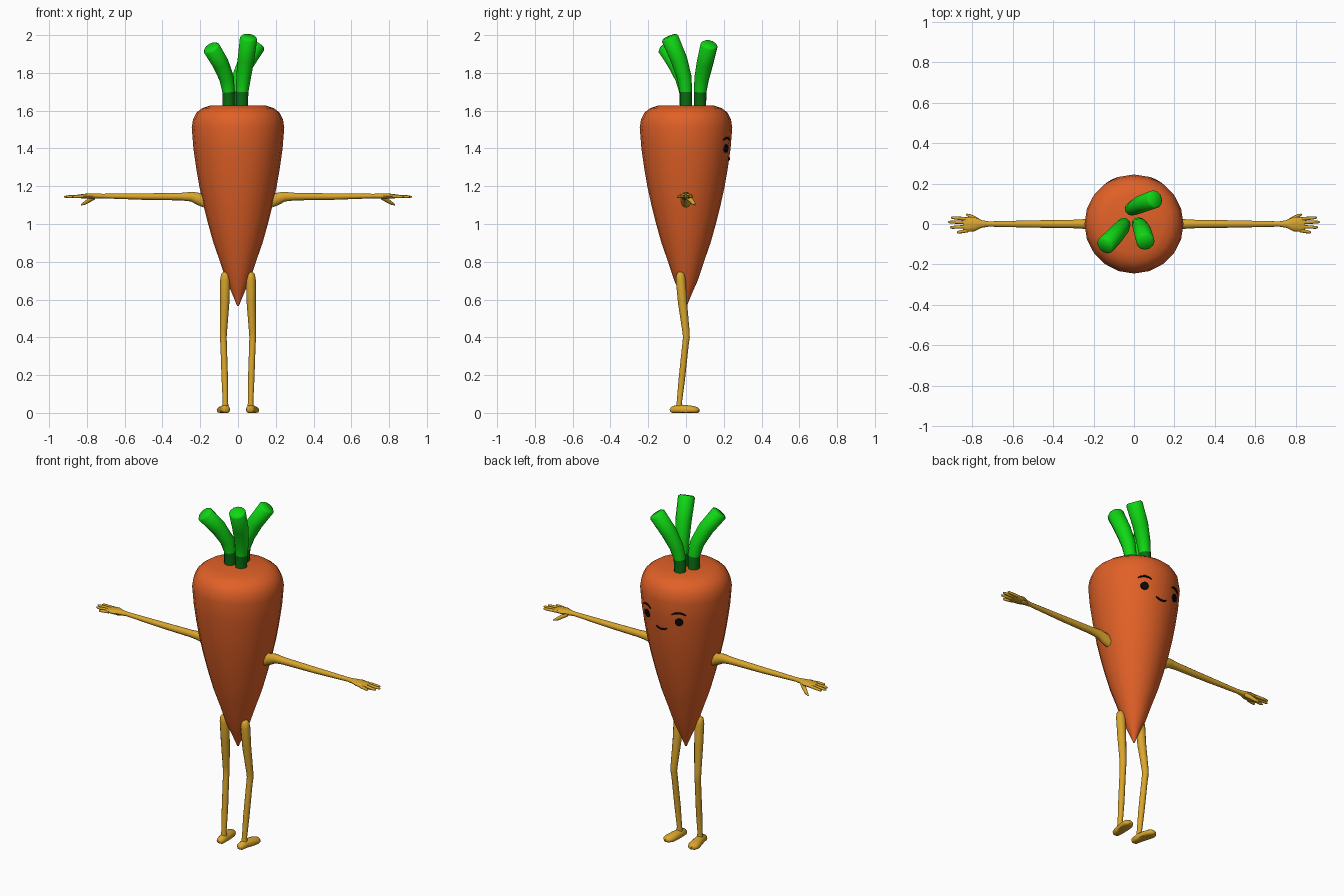
import bpy, bmesh, math
from mathutils import Vector, Matrix

if "Cube" in bpy.data.objects:
    bpy.data.objects.remove(bpy.data.objects["Cube"], do_unlink=True)


def material(name, rgb):
    m = bpy.data.materials.new(name)
    m.use_nodes = True
    m.diffuse_color = (*rgb, 1)
    m.node_tree.nodes["Principled BSDF"].inputs["Base Color"].default_value = (*rgb, 1)
    return m


ORANGE = material("carrot orange", (0.75, 0.118, 0.02))
GOLD = material("golden skin", (0.7, 0.38, 0.025))
GREEN = material("leaf green", (0.005, 0.68, 0.007))
DARK = material("dark stem green", (0.003, 0.17, 0.006))
BLACK = material("face black", (0.003, 0.003, 0.003))


def finish(name, bm, mats, angle=50):
    bmesh.ops.recalc_face_normals(bm, faces=bm.faces)
    mesh = bpy.data.meshes.new(name)
    bm.to_mesh(mesh)
    bm.free()
    for m in mats:
        mesh.materials.append(m)
    ob = bpy.data.objects.new(name, mesh)
    bpy.context.collection.objects.link(ob)
    bpy.ops.object.select_all(action="DESELECT")
    ob.select_set(True)
    bpy.context.view_layer.objects.active = ob
    bpy.ops.object.shade_smooth_by_angle(angle=math.radians(angle))
    return ob


def loft(name, rings, mats, hint=(0, 0, 1), sides=12, floor=None, rule=None, angle=50):
    """Skin a tube through rings of (centre, half width, half height)."""
    bm = bmesh.new()
    pts = [Vector(r[0]) for r in rings]
    loops = []
    for i, (_, a, b) in enumerate(rings):
        t = (pts[min(i + 1, len(pts) - 1)] - pts[max(i - 1, 0)]).normalized()
        u = Vector(hint).cross(t).normalized()
        v = t.cross(u)
        loop = []
        for k in range(sides):
            w = math.tau * k / sides
            p = pts[i] + u * a * math.cos(w) + v * b * math.sin(w)
            if floor is not None:
                p.z = max(p.z, floor)
            loop.append(bm.verts.new(p))
        loops.append(loop)
    for lo, hi in zip(loops, loops[1:]):
        for k in range(sides):
            j = (k + 1) % sides
            bm.faces.new((lo[k], lo[j], hi[j], hi[k]))
    bm.faces.new(loops[0])
    bm.faces.new(loops[-1])
    if rule:
        for f in bm.faces:
            f.material_index = rule(f.calc_center_median())
    return finish(name, bm, mats, angle)


# Carrot body: a lathed profile of (radius, height)
PROFILE = [(0.004, 0.565), (0.035, 0.64), (0.062, 0.70), (0.095, 0.8), (0.13, 0.9),
           (0.158, 1.0), (0.183, 1.1), (0.205, 1.2), (0.222, 1.3), (0.236, 1.4),
           (0.245, 1.51), (0.238, 1.555), (0.22, 1.59), (0.19, 1.613), (0.145, 1.628)]
loft("carrot_body", [((0, 0, z), r, r) for r, z in PROFILE], [ORANGE], hint=(0, 1, 0), sides=20)

# Leaves: bent stalks, dark at the base
LEAVES = {
    "leaf_back": [(-0.015, 0.075, 1.58), (-0.012, 0.075, 1.70), (0.005, 0.083, 1.77),
                  (0.04, 0.1, 1.85), (0.1, 0.122, 1.945)],
    "leaf_left": [(0.02, 0, 1.58), (0.022, 0, 1.70), (0.03, -0.01, 1.78),
                  (0.042, -0.037, 1.87), (0.056, -0.085, 1.983)],
    "leaf_right": [(-0.05, 0, 1.58), (-0.05, -0.003, 1.70), (-0.06, -0.018, 1.77),
                   (-0.092, -0.055, 1.85), (-0.14, -0.105, 1.93)],
}
for name, path in LEAVES.items():
    rings = [(p, r, r) for p, r in zip(path, (0.031, 0.033, 0.039, 0.044, 0.046))]
    tip = Vector(path[-1]) + (Vector(path[-1]) - Vector(path[-2])).normalized() * 0.01
    rings.append((tip, 0.037, 0.037))
    loft(name, rings, [GREEN, DARK], hint=(0, 1, 0), sides=12,
         rule=lambda c: 1 if c.z < 1.69 else 0)

for side, s in (("left", 1), ("right", -1)):
    # Arm with a drooping shoulder, running into the palm
    arm = [(0.17, 0, 1.115, 0.026, 0.03), (0.205, 0, 1.132, 0.026, 0.033),
           (0.245, 0, 1.145, 0.024, 0.026), (0.3, 0, 1.145, 0.021, 0.02),
           (0.5, 0, 1.145, 0.018, 0.017), (0.72, 0, 1.148, 0.013, 0.012),
           (0.755, 0, 1.148, 0.019, 0.014), (0.79, 0, 1.148, 0.036, 0.014),
           (0.83, -0.003, 1.147, 0.036, 0.011), (0.845, -0.003, 1.146, 0.028, 0.007)]
    loft(side + "_arm", [((s * x, y, z), a, b) for x, y, z, a, b in arm], [GOLD])

    # Fingers: tip position across the hand and length
    for i, (y, tip) in enumerate([(0.032, 0.905), (0.01, 0.92), (-0.017, 0.91), (-0.042, 0.875)]):
        base = Vector((s * 0.82, y * 0.75, 1.147))
        end = Vector((s * tip, y, 1.144))
        rings = [(base.lerp(end, f), r, r) for f, r in ((0, 0.009), (0.5, 0.0085), (0.9, 0.007), (1, 0.003))]
        loft(f"{side}_finger_{i + 1}", rings, [GOLD], sides=8)
    thumb = [(0.765, 0.01, 1.14, 0.013), (0.79, 0.027, 1.125, 0.012),
             (0.812, 0.04, 1.11, 0.009), (0.83, 0.048, 1.102, 0.004)]
    loft(side + "_thumb", [((s * x, y, z), r, r) for x, y, z, r in thumb], [GOLD], sides=8)

    # Leg with a slight bend at the knee
    leg = [(0.068, -0.03, 0.747, 0.009), (0.068, -0.03, 0.735, 0.021), (0.068, -0.028, 0.705, 0.026),
           (0.07, -0.018, 0.58, 0.024), (0.077, 0.0, 0.43, 0.019), (0.078, 0.002, 0.4, 0.018),
           (0.076, -0.003, 0.36, 0.017), (0.07, -0.022, 0.18, 0.017), (0.067, -0.035, 0.06, 0.014),
           (0.067, -0.036, 0.025, 0.018)]
    loft(side + "_leg", [((s * x, y, z), r, r) for x, y, z, r in leg], [GOLD], hint=(0, 1, 0))

    # Foot: flat-soled, toes turned slightly out
    foot = [(0.064, -0.084, 0.012, 0.01, 0.008), (0.065, -0.074, 0.015, 0.021, 0.019),
            (0.067, -0.04, 0.018, 0.025, 0.026), (0.073, 0.0, 0.016, 0.029, 0.026),
            (0.08, 0.04, 0.014, 0.033, 0.022), (0.084, 0.06, 0.013, 0.025, 0.017),
            (0.086, 0.07, 0.012, 0.011, 0.009)]
    loft(side + "_foot", [((s * x, y, z), a, b) for x, y, z, a, b in foot], [GOLD], floor=0)


def on_body(x, z, lift=0.0):
    """Point on the face side of the body surface."""
    for (r0, z0), (r1, z1) in zip(PROFILE, PROFILE[1:]):
        if z0 <= z <= z1:
            r = r0 + (r1 - r0) * (z - z0) / (z1 - z0) + lift
            return Vector((x, math.sqrt(r * r - x * x), z))


def stroke(name, x_mid, half, z_mid, arch, thick):
    rings = []
    for i in range(9):
        f = i / 4 - 1
        r = thick * (1 - 0.6 * f * f)
        rings.append((on_body(x_mid + half * f, z_mid - arch * f * f), 0.005, r))
    loft(name, rings, [BLACK], sides=8)


# Painted face: eyes, brows and smile
for side, s in (("left", 1), ("right", -1)):
    bm = bmesh.new()
    c = on_body(s * 0.103, 1.4)
    aim = Vector((c.x, c.y, -0.03)).to_track_quat("Z", "Y").to_matrix().to_4x4()
    bmesh.ops.create_cone(bm, cap_ends=True, segments=20, radius1=0.023, radius2=0.021,
                          depth=0.009, matrix=Matrix.Translation(c) @ aim)
    finish(side + "_eye", bm, [BLACK], 30)
    stroke(side + "_brow", s * 0.103, 0.034, 1.456, 0.012, 0.006)
stroke("smile", 0, 0.034, 1.341, -0.011, 0.006)
